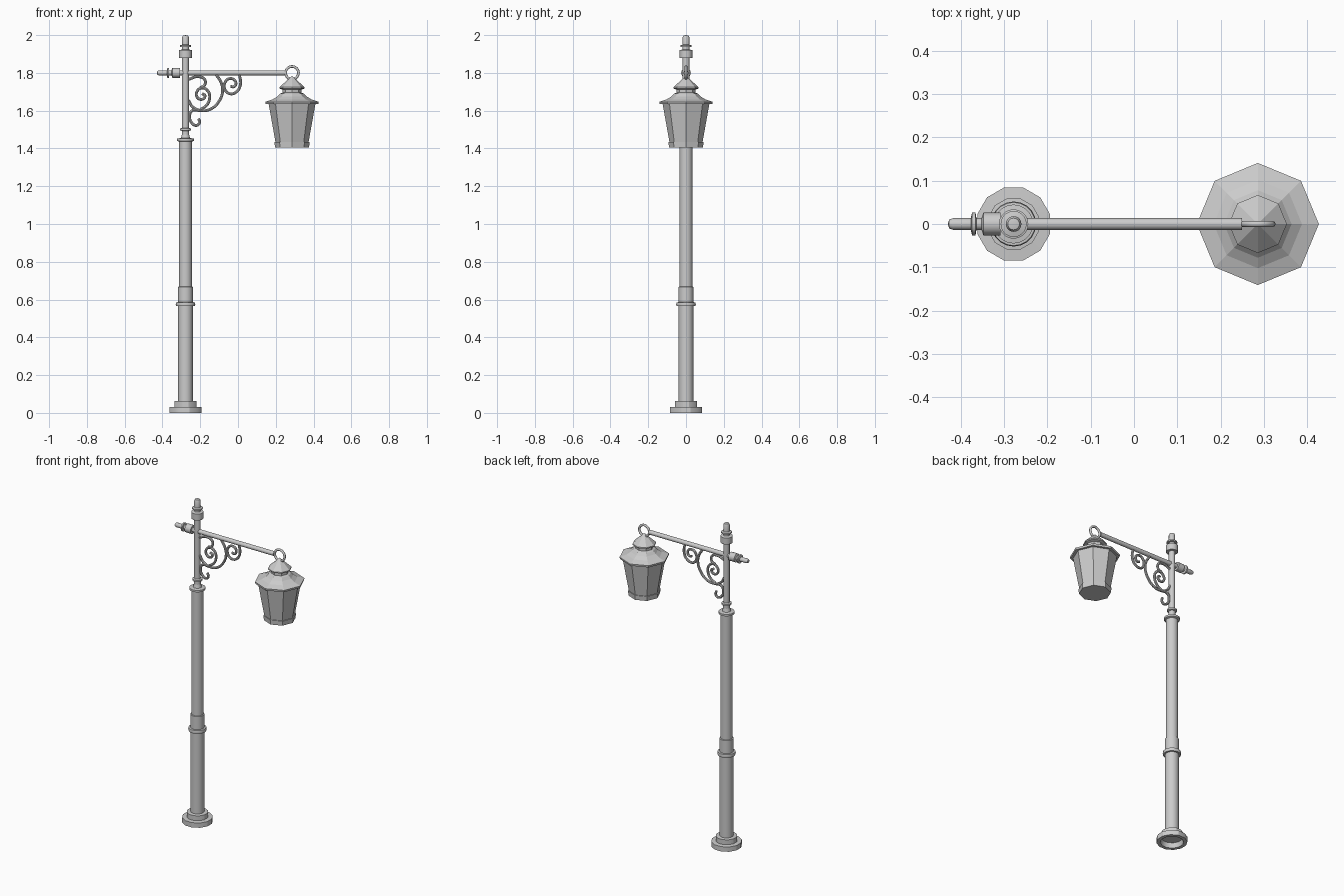
import bpy, bmesh, math
from mathutils import Matrix, Vector

if "Cube" in bpy.data.objects:
    bpy.data.objects.remove(bpy.data.objects["Cube"])

PX, LX, AZ = -0.278, 0.286, 1.80   # pole x, lantern x, arm height


def lathe(name, profile, segs, loc, phase=0.0, rot=None, smooth=30):
    """Revolve (radius, height) points; zero radius closes to a point."""
    bm = bmesh.new()
    rings = []
    for r, h in profile:
        if r == 0:
            rings.append([bm.verts.new((0, 0, h))])
        else:
            rings.append([bm.verts.new((r * math.cos(phase + 2 * math.pi * i / segs),
                                        r * math.sin(phase + 2 * math.pi * i / segs), h))
                          for i in range(segs)])
    for a, b in zip(rings, rings[1:]):
        for i in range(segs):
            j = (i + 1) % segs
            vs = []
            for v in (a[i % len(a)], a[j % len(a)], b[j % len(b)], b[i % len(b)]):
                if v not in vs:
                    vs.append(v)
            if len(vs) > 2:
                bm.faces.new(vs)
    bmesh.ops.recalc_face_normals(bm, faces=bm.faces)
    bm.transform(Matrix.Translation(loc) @ (rot or Matrix()))
    me = bpy.data.meshes.new(name)
    bm.to_mesh(me)
    bm.free()
    ob = bpy.data.objects.new(name, me)
    bpy.context.collection.objects.link(ob)
    if smooth:
        activate(ob)
        bpy.ops.object.shade_smooth_by_angle(angle=math.radians(smooth))
    return ob


def activate(ob):
    bpy.ops.object.select_all(action='DESELECT')
    ob.select_set(True)
    bpy.context.view_layer.objects.active = ob


def scroll(name, pts, radius=0.0075):
    """Round wrought-iron bar through (x, z) points."""
    cu = bpy.data.curves.new(name, 'CURVE')
    cu.dimensions = '3D'
    cu.bevel_depth = radius
    cu.bevel_resolution = 2
    cu.resolution_u = 6
    cu.use_fill_caps = True
    sp = cu.splines.new('BEZIER')
    sp.bezier_points.add(len(pts) - 1)
    for bp, (x, z) in zip(sp.bezier_points, pts):
        bp.co = (x, 0, z)
        bp.handle_left_type = bp.handle_right_type = 'AUTO'
    ob = bpy.data.objects.new(name, cu)
    bpy.context.collection.objects.link(ob)
    activate(ob)
    bpy.ops.object.convert(target='MESH')
    bpy.ops.object.shade_smooth_by_angle(angle=math.radians(40))


pole = Vector((PX, 0, 0))
lamp = Vector((LX, 0, 0))

# Stepped twelve-sided foot, hollow underneath
lathe("pole_foot", [(0, 0.03), (0.06, 0.03), (0.066, 0), (0.087, 0), (0.087, 0.03), (0.061, 0.032),
                    (0.061, 0.062), (0.039, 0.064)], 12, pole, math.pi / 12)

# Lower and upper column with collar rings
lathe("column", [(0.039, 0.06), (0.039, 0.565), (0.05, 0.565), (0.052, 0.575), (0.05, 0.585),
                 (0.039, 0.586), (0.039, 0.667), (0.034, 0.669), (0.034, 1.436),
                 (0.045, 1.44), (0.045, 1.452), (0.024, 1.455), (0.019, 1.475)], 20, pole)

# Slim top mast with ring
lathe("mast", [(0.019, 1.475), (0.019, 1.493), (0.028, 1.496), (0.028, 1.506),
               (0.018, 1.509), (0.018, 1.88)], 20, pole)


# Finial shared by mast top and arm end (height from the collar start)
def finial(name, collar, r_core, r_disc, length, loc, rot=None):
    t = length
    lathe(name, [(0, 0), (collar, 0), (collar, 0.04), (r_core, 0.044), (r_core, 0.056),
                 (r_disc, 0.058), (r_disc, 0.066), (r_core, 0.069), (r_core, t - 0.012),
                 (r_core * 0.75, t - 0.003), (0, t)], 20, loc, 0, rot)


to_left = Matrix.Rotation(-math.pi / 2, 4, 'Y')
finial("mast_finial", 0.034, 0.018, 0.03, 0.12, Vector((PX, 0, 1.88)))
finial("arm_finial", 0.026, 0.0135, 0.026, 0.122, Vector((-0.308, 0, AZ)), to_left)

# Horizontal arm
lathe("arm", [(0, -0.25), (0.0135, -0.25), (0.0135, 0.32), (0, 0.32)], 16,
      Vector((0, 0, AZ)), 0, to_left)

# Scrollwork bracket
scroll("right_scroll", [(.008, 1.79), (.013, 1.738), (-.008, 1.70), (-.045, 1.69), (-.071, 1.717),
                        (-.066, 1.754), (-.04, 1.77), (-.013, 1.754), (-.019, 1.728), (-.04, 1.728)])
scroll("brace_arc", [(-.115, 1.79), (-.09, 1.75), (-.082, 1.70), (-.098, 1.654), (-.14, 1.611),
                     (-.193, 1.60), (-.24, 1.62), (-.262, 1.655)])
scroll("left_scroll", [(-.19, 1.69), (-.175, 1.68), (-.19, 1.66), (-.215, 1.67), (-.218, 1.70),
                       (-.19, 1.72), (-.16, 1.705), (-.15, 1.67), (-.165, 1.63), (-.20, 1.605)])
scroll("upper_curl", [(-.262, 1.765), (-.214, 1.78), (-.177, 1.765), (-.177, 1.735), (-.2, 1.722)])
scroll("lower_hook", [(-.209, 1.558), (-.203, 1.537), (-.22, 1.522), (-.246, 1.537),
                      (-.256, 1.57), (-.243, 1.60), (-.2, 1.60)])

# Hanging ring
bpy.ops.mesh.primitive_torus_add(major_radius=0.034, minor_radius=0.007, major_segments=28,
                                 minor_segments=10, location=(LX, 0, 1.80),
                                 rotation=(math.pi / 2, 0, 0))
ring = bpy.context.object
ring.name = "hanging_ring"
bpy.ops.object.shade_smooth()

# Octagonal lantern: cap, flared roof, tapered glass, bottom rim
lathe("lantern_cap", [(0, 1.785), (0.067, 1.724), (0.067, 1.717), (0.05, 1.712),
                      (0.05, 1.695)], 8, lamp, smooth=0)
lathe("lantern_roof", [(0.05, 1.695), (0.064, 1.69), (0.078, 1.675), (0.102, 1.66),
                       (0.141, 1.647), (0.139, 1.635), (0, 1.635)], 8, lamp, smooth=0)
lathe("lantern_glass", [(0, 1.637), (0.124, 1.637), (0.087, 1.43), (0, 1.43)], 8, lamp, smooth=0)
lathe("lantern_rim", [(0, 1.434), (0.093, 1.434), (0.09, 1.405), (0, 1.405)], 8, lamp, smooth=0)
